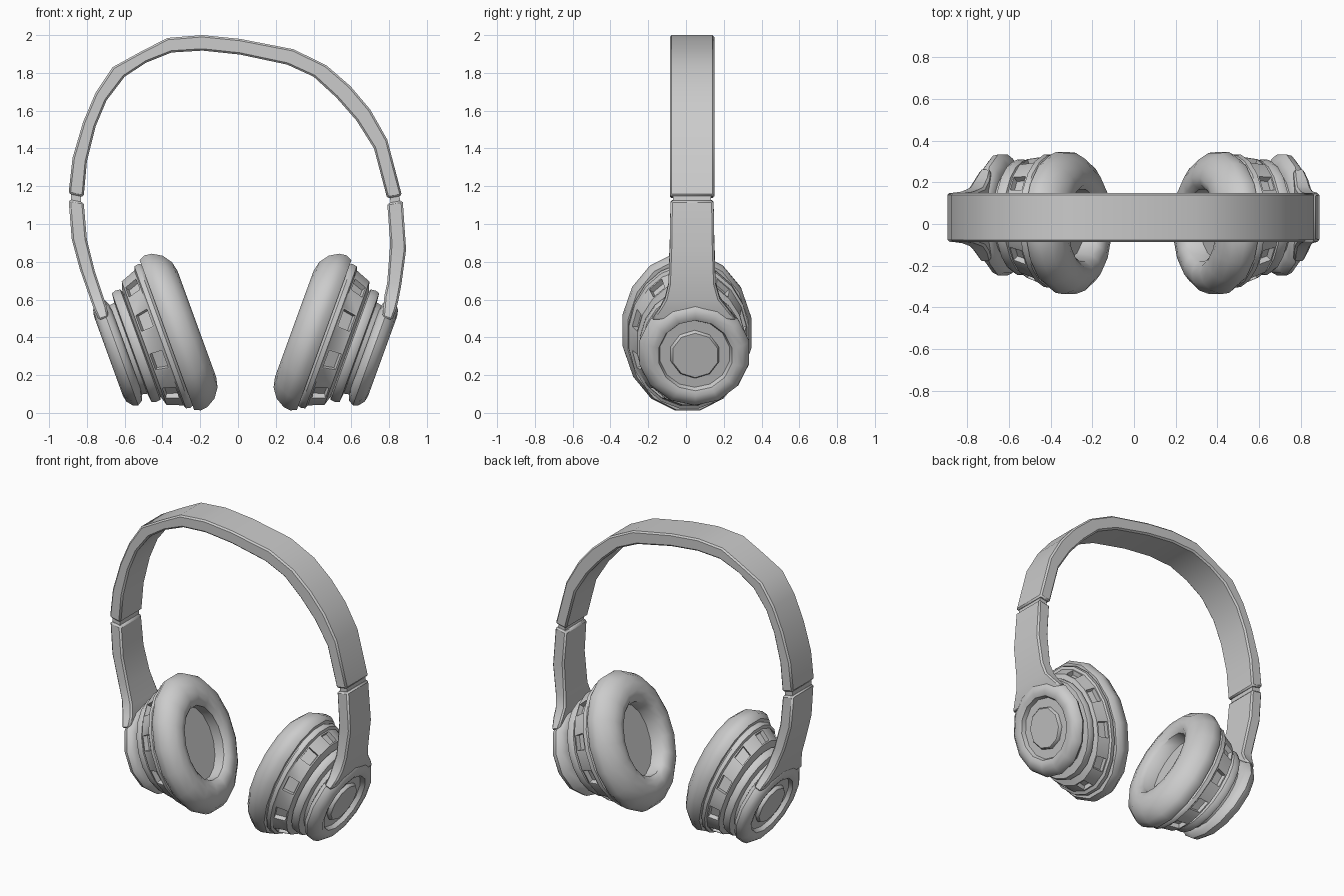
import bpy, bmesh, math
from mathutils import Vector

if "Cube" in bpy.data.objects:
    bpy.data.objects.remove(bpy.data.objects["Cube"])

TILT = math.radians(20)
UP = Vector((-math.sin(TILT), 0, math.cos(TILT)))
AXIS = Vector((math.cos(TILT), 0, math.sin(TILT)))
AXIS_SHEAR = Vector((math.cos(TILT), -0.12, math.sin(TILT)))   # outer layers sit further back
SIDE = Vector((0, 1, 0))
ORIGIN = Vector((-0.290, 0, 0.444)) + AXIS_SHEAR * 0.12
MIRROR_X = 0.04            # the two cups mirror about this plane


def finish(name, bm, angle=35, bevel=0):
    bmesh.ops.recalc_face_normals(bm, faces=bm.faces)
    me = bpy.data.meshes.new(name)
    bm.to_mesh(me)
    bm.free()
    ob = bpy.data.objects.new(name, me)
    bpy.context.collection.objects.link(ob)
    bpy.ops.object.select_all(action='DESELECT')
    bpy.context.view_layer.objects.active = ob
    ob.select_set(True)
    if bevel:
        m = ob.modifiers.new("edge_bevel", 'BEVEL')
        m.width, m.segments = bevel, 1
        m.limit_method, m.angle_limit = 'ANGLE', math.radians(50)
    bpy.ops.object.shade_smooth_by_angle(angle=math.radians(angle))
    return ob


def loft(bm, rings):
    """Skin a list of closed vertex rings and cap both ends; return the face bands."""
    rows = [[bm.verts.new(p) for p in r] for r in rings]
    n = len(rows[0])
    bands = [[bm.faces.new((a[i], a[(i + 1) % n], b[(i + 1) % n], b[i])) for i in range(n)]
             for a, b in zip(rows, rows[1:])]
    bm.faces.new(rows[0])
    bm.faces.new(rows[-1])
    return bands


def cup_part(name, profile, segs, right, window_band=None):
    """Elliptical lathe around the tilted cup axis: profile of (half width, half height, depth)."""
    bm = bmesh.new()
    rings = []
    for a, b, d in profile:
        ring = []
        for i in range(segs):
            t = 2 * math.pi * (i + 0.5) / segs
            p = ORIGIN + SIDE * a * math.cos(t) + UP * b * math.sin(t) + AXIS_SHEAR * d
            if right:
                p.x = 2 * MIRROR_X - p.x
            ring.append(p)
        rings.append(ring)
    bands = loft(bm, rings)
    bmesh.ops.recalc_face_normals(bm, faces=bm.faces)
    if window_band is not None:
        bmesh.ops.inset_individual(bm, faces=bands[window_band][::2], thickness=0.012, depth=0)
        bmesh.ops.inset_individual(bm, faces=bands[window_band][::2], thickness=0.002, depth=-0.03)
    return finish(name, bm, 42)


def strap(name, sections, bevel=0.01):
    """Flat strap from sections (outer x, outer z, inner x, inner z, centre y, half width)."""
    bm = bmesh.new()
    loft(bm, [[(ox, cy - w, oz), (ox, cy + w, oz), (ix, cy + w, iz), (ix, cy - w, iz)]
              for ox, oz, ix, iz, cy, w in sections])
    return finish(name, bm, 32, bevel)


CUSHION = [(.172, .235, -.15), (.175, .238, -.075), (.20, .265, -.05), (.235, .305, -.043),
           (.28, .36, -.055), (.322, .41, -.09), (.346, .44, -.14), (.345, .445, -.18),
           (.325, .43, -.212)]
HOUSING = [(.28, .38, -.19), (.31, .405, -.215), (.322, .41, -.225), (.322, .405, -.25),
           (.31, .385, -.257), (.288, .352, -.34), (.265, .335, -.345), (.25, .30, -.355),
           (.275, .315, -.362), (.28, .318, -.39), (.27, .31, -.41), (.23, .26, -.415),
           (.22, .25, -.46)]
DISC = [(r, r, d) for r, d in [(.245, -.44), (.282, -.455), (.298, -.482), (.288, -.51),
                               (.258, -.534), (.225, -.541), (.198, -.532), (.188, -.505)]]
BUTTON = [(r, r, d) for r, d in [(.135, -.49), (.132, -.52), (.125, -.528)]]

# Ear cups
for right in (False, True):
    s = "right_" if right else "left_"
    cup_part(s + "cushion", CUSHION, 16, right)
    cup_part(s + "housing", HOUSING, 20, right, window_band=4)
    cup_part(s + "outer_disc", DISC, 14, right)
    cup_part(s + "button", BUTTON, 10, right)

# Headband, slightly lopsided
BAND = [(-.897, 1.16, -.817, 1.143), (-.876, 1.35, -.80, 1.33), (-.82, 1.54, -.754, 1.516),
        (-.754, 1.695, -.696, 1.654), (-.664, 1.83, -.60, 1.78), (-.51, 1.915, -.485, 1.855),
        (-.373, 1.985, -.352, 1.908), (-.19, 2.0, -.188, 1.918), (.01, 1.98, .01, 1.897),
        (.294, 1.925, .26, 1.844), (.468, 1.84, .40, 1.78), (.595, 1.73, .52, 1.67),
        (.70, 1.606, .627, 1.548), (.79, 1.447, .72, 1.40), (.868, 1.15, .79, 1.135)]
strap("headband", [p + (.032, .118) for p in BAND])

# Arms flaring into the discs
strap("left_arm", [(-.897, 1.13, -.817, 1.115, .032, .114), (-.88, .918, -.80, .918, .032, .118),
                   (-.837, .76, -.758, .75, .032, .124), (-.795, .64, -.715, .62, .034, .142),
                   (-.767, .56, -.695, .56, .04, .18), (-.737, .49, -.685, .51, .042, .225)])
strap("right_arm", [(.872, 1.125, .79, 1.11, .032, .114), (.89, .865, .806, .90, .032, .118),
                    (.865, .68, .79, .69, .032, .125), (.85, .60, .775, .62, .034, .145),
                    (.838, .55, .77, .56, .04, .18), (.816, .49, .765, .51, .042, .225)])

# Sliders bridging band and arm
strap("left_slider", [(-.885, 1.20, -.83, 1.20, .032, .10), (-.885, 1.08, -.83, 1.08, .032, .10)], 0)
strap("right_slider", [(.85, 1.20, .80, 1.20, .032, .10), (.862, 1.08, .81, 1.08, .032, .10)], 0)
